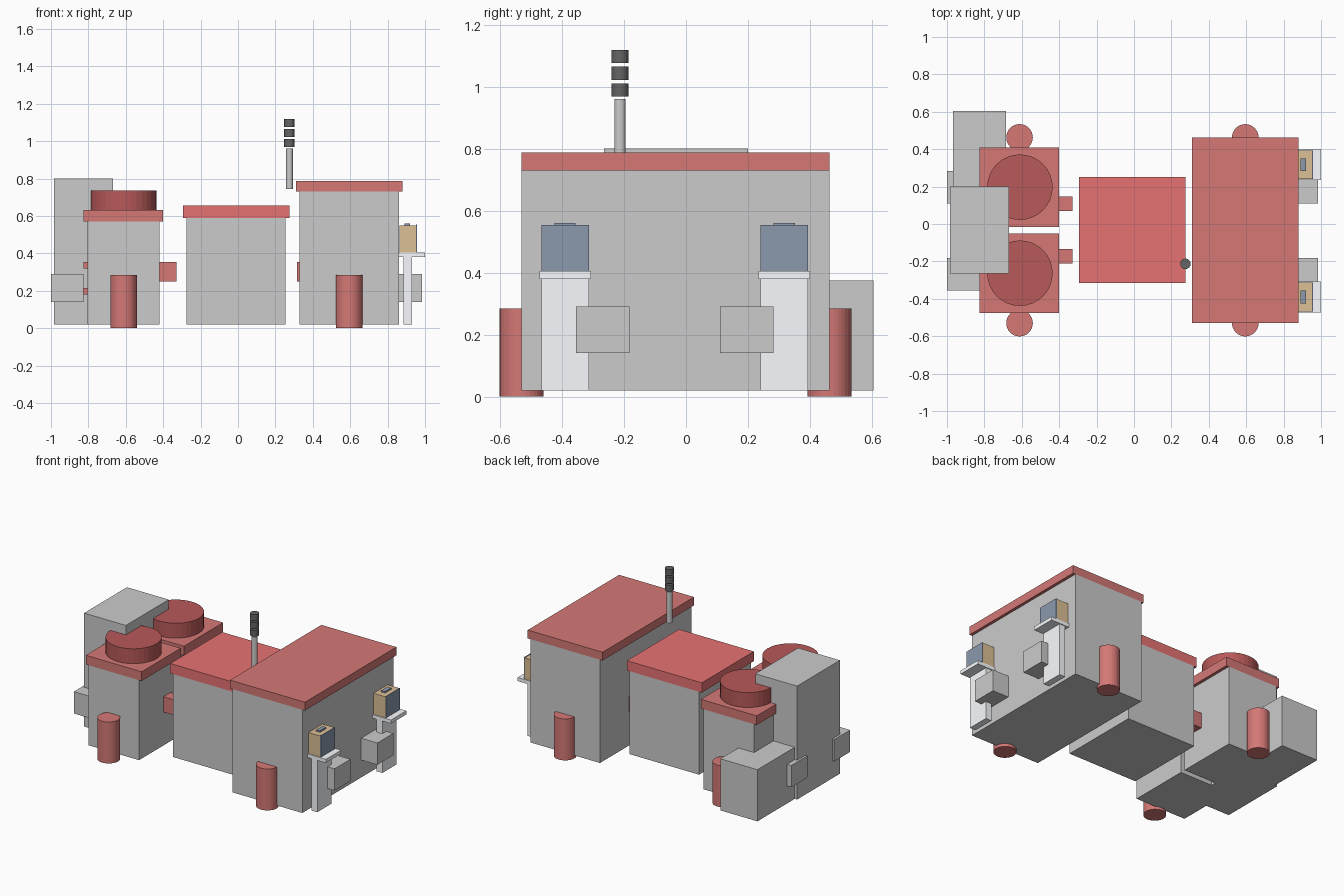
import bpy, bmesh
from mathutils import Vector, Matrix

if "Cube" in bpy.data.objects:
    bpy.data.objects.remove(bpy.data.objects["Cube"])


def material(name, r, g, b):
    m = bpy.data.materials.new(name)
    m.diffuse_color = (r, g, b, 1)
    m.use_nodes = True
    m.node_tree.nodes["Principled BSDF"].inputs["Base Color"].default_value = m.diffuse_color
    return m


ROOF = material("roof_red", 0.66, 0.19, 0.18)
BRIGHT = material("bright_red", 0.8, 0.17, 0.17)
DARK_RED = material("dark_red", 0.48, 0.10, 0.10)
WHITE = material("pale", 0.95, 0.97, 1.0)
TAN = material("tan", 0.72, 0.53, 0.30)
BLUE = material("slate", 0.26, 0.32, 0.42)
METAL = material("metal", 0.6, 0.6, 0.6)
BLACK = material("dark", 0.13, 0.13, 0.13)


def finish(name, bm, mat):
    mesh = bpy.data.meshes.new(name)
    bm.to_mesh(mesh)
    bm.free()
    if mat:
        mesh.materials.append(mat)
    ob = bpy.data.objects.new(name, mesh)
    bpy.context.collection.objects.link(ob)
    return ob


def box(name, x, y, z, mat=None):
    lo, hi = Vector((x[0], y[0], z[0])), Vector((x[1], y[1], z[1]))
    bm = bmesh.new()
    bmesh.ops.create_cube(bm, size=1, matrix=Matrix.Translation((lo + hi) / 2)
                          @ Matrix.Diagonal((*(hi - lo), 1)))
    return finish(name, bm, mat)


def cylinder(name, x, y, z, r, mat, sides=32):
    bm = bmesh.new()
    bmesh.ops.create_cone(bm, cap_ends=True, segments=sides, radius1=r, radius2=r,
                          depth=z[1] - z[0],
                          matrix=Matrix.Translation((x, y, (z[0] + z[1]) / 2)))
    return finish(name, bm, mat)


def block(name, x, y, top, roof_top, mat):
    # Grey body with a roof slab overhanging at both x ends
    box(name + "_body", (x[0] + 0.02, x[1] - 0.02), y, (0.02, top))
    box(name + "_roof", x, y, (top, roof_top), mat)


# Main blocks
block("tall_block", (0.31, 0.88), (-0.53, 0.463), 0.73, 0.787, ROOF)
block("middle_block", (-0.295, 0.275), (-0.315, 0.25), 0.59, 0.657, BRIGHT)
for tag, y0 in (("front", -0.475), ("back", -0.015)):
    block(tag + "_small_block", (-0.825, -0.40), (y0, y0 + 0.425), 0.57, 0.633, ROOF)
    cylinder(tag + "_roof_drum", -0.61, y0 + 0.212, (0.633, 0.735), 0.175, DARK_RED)

# Grey annexes at the left end
box("tall_annex", (-0.985, -0.667), (-0.265, 0.2), (0.02, 0.80))
box("low_annex", (-0.967, -0.685), (0.195, 0.605), (0.02, 0.375))

# Upright tanks beside the blocks
for x in (-0.612, 0.595):
    for y in (-0.53, 0.463):
        cylinder("side_tank", x, y, (0, 0.285), 0.071, ROOF)

# Red couplings and grey end boxes, in pairs
for y in (0.07, -0.21):
    box("left_coupling", (-0.42, -0.33), (y, y + 0.077), (0.25, 0.355), ROOF)
    box("right_coupling", (0.315, 0.36), (y, y + 0.077), (0.25, 0.355), ROOF)
for y in (0.11, -0.355):
    box("left_end_box", (-1.0, -0.825), (y, y + 0.173), (0.14, 0.29))
    box("right_end_box", (0.86, 0.983), (y, y + 0.173), (0.14, 0.29))

# Small wall brackets
for z in (0.18, 0.32):
    box("wall_bracket", (-0.827, -0.80), (-0.34, -0.28), (z, z + 0.035), ROOF)

# Control stands on the right end
for y in (-0.39, 0.317):
    box("stand_post", (0.885, 0.93), (y - 0.077, y + 0.077), (0.02, 0.38), WHITE)
    box("stand_shelf", (0.86, 1.0), (y - 0.083, y + 0.083), (0.38, 0.405), WHITE)
    box("stand_console", (0.863, 0.952), (y - 0.077, y + 0.077), (0.405, 0.55), TAN)
    box("stand_screen", (0.952, 0.957), (y - 0.077, y + 0.077), (0.405, 0.553), BLUE)
    box("stand_handle", (0.89, 0.92), (y - 0.034, y + 0.034), (0.55, 0.56), BLUE)

# Antenna mast with three stacked rings
cylinder("mast_pole", 0.275, -0.213, (0.745, 0.96), 0.018, METAL, 24)
for i in range(3):
    z = 0.968 + i * 0.054
    cylinder("mast_ring", 0.275, -0.213, (z, z + 0.043), 0.028, BLACK, 24)
